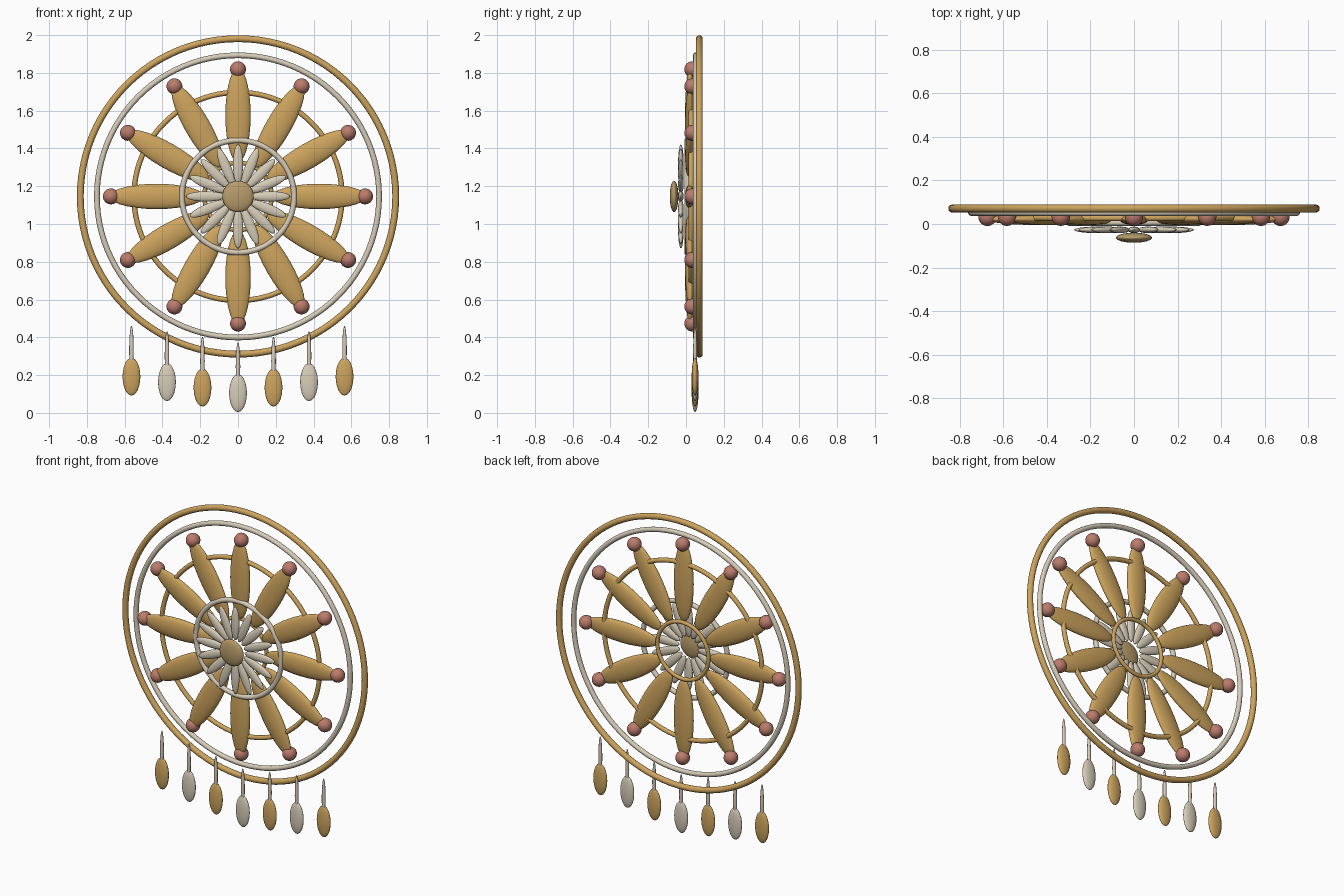
import bpy, math
from mathutils import Matrix

if "Cube" in bpy.data.objects:
    bpy.data.objects.remove(bpy.data.objects["Cube"])

CZ = 1.146  # height of the wheel centre


def material(name, rgb):
    m = bpy.data.materials.new(name)
    m.diffuse_color = (*rgb, 1)
    m.use_nodes = True
    m.node_tree.nodes["Principled BSDF"].inputs["Base Color"].default_value = m.diffuse_color
    return m


GOLD = material("gold", (0.61, 0.37, 0.11))
IVORY = material("ivory", (0.68, 0.61, 0.48))
ROSE = material("rose", (0.50, 0.20, 0.15))
BRONZE = material("dull_gold", (0.48, 0.335, 0.145))


def finish(name, mat):
    ob = bpy.context.object
    ob.name = name
    ob.data.materials.append(mat)
    bpy.ops.object.shade_smooth()
    return ob


def ring(name, radius, tube, y, mat):
    bpy.ops.mesh.primitive_torus_add(
        major_radius=radius, minor_radius=tube, major_segments=96, minor_segments=14,
        location=(0, y, CZ), rotation=(math.pi / 2, 0, 0))
    return finish(name, mat)


def ellipsoid(name, loc, size, mat, angle=0.0, segs=24, rings=14):
    """Ellipsoid with its long axis on z, turned about y by angle."""
    bpy.ops.mesh.primitive_uv_sphere_add(segments=segs, ring_count=rings, radius=1)
    ob = finish(name, mat)
    ob.data.transform(Matrix.Diagonal((*size, 1)))
    ob.location = loc
    ob.rotation_euler = (0, angle, 0)
    return ob


def radial(name, count, radius, y, size, mat):
    for i in range(count):
        a = 2 * math.pi * i / count
        loc = (radius * math.sin(a), y, CZ + radius * math.cos(a))
        ellipsoid(f"{name}_{i + 1}", loc, size, mat, a)


# Concentric hoops
ring("outer_hoop", 0.835, 0.018, 0.071, GOLD)
ring("pale_hoop", 0.747, 0.015, 0.052, IVORY)
ring("middle_hoop", 0.551, 0.014, 0.027, GOLD)
ring("flower_hoop", 0.297, 0.015, 0.006, IVORY)
ring("back_hub_hoop", 0.178, 0.012, 0.030, GOLD)

# Large petals with a bead on each tip
radial("large_petal", 12, 0.43, 0.022, (0.067, 0.027, 0.25), GOLD)
radial("bead", 12, 0.673, 0.033, (0.042, 0.042, 0.042), ROSE)

# Central flower
radial("small_petal", 16, 0.17, -0.027, (0.027, 0.015, 0.105), IVORY)
ellipsoid("flower_centre", (0, -0.063, CZ), (0.083, 0.023, 0.083), BRONZE)

# Hanging drops, lowest in the middle
for i in range(-3, 4):
    x, z = 0.188 * i, 0.105 + 0.029 * abs(i)
    ellipsoid(f"drop_{i + 4}", (x, 0.048, z), (0.047, 0.018, 0.1),
              GOLD if i % 2 else IVORY)
    ellipsoid(f"drop_stem_{i + 4}", (x, 0.048, z + 0.14), (0.012, 0.010, 0.13), IVORY, segs=12)
